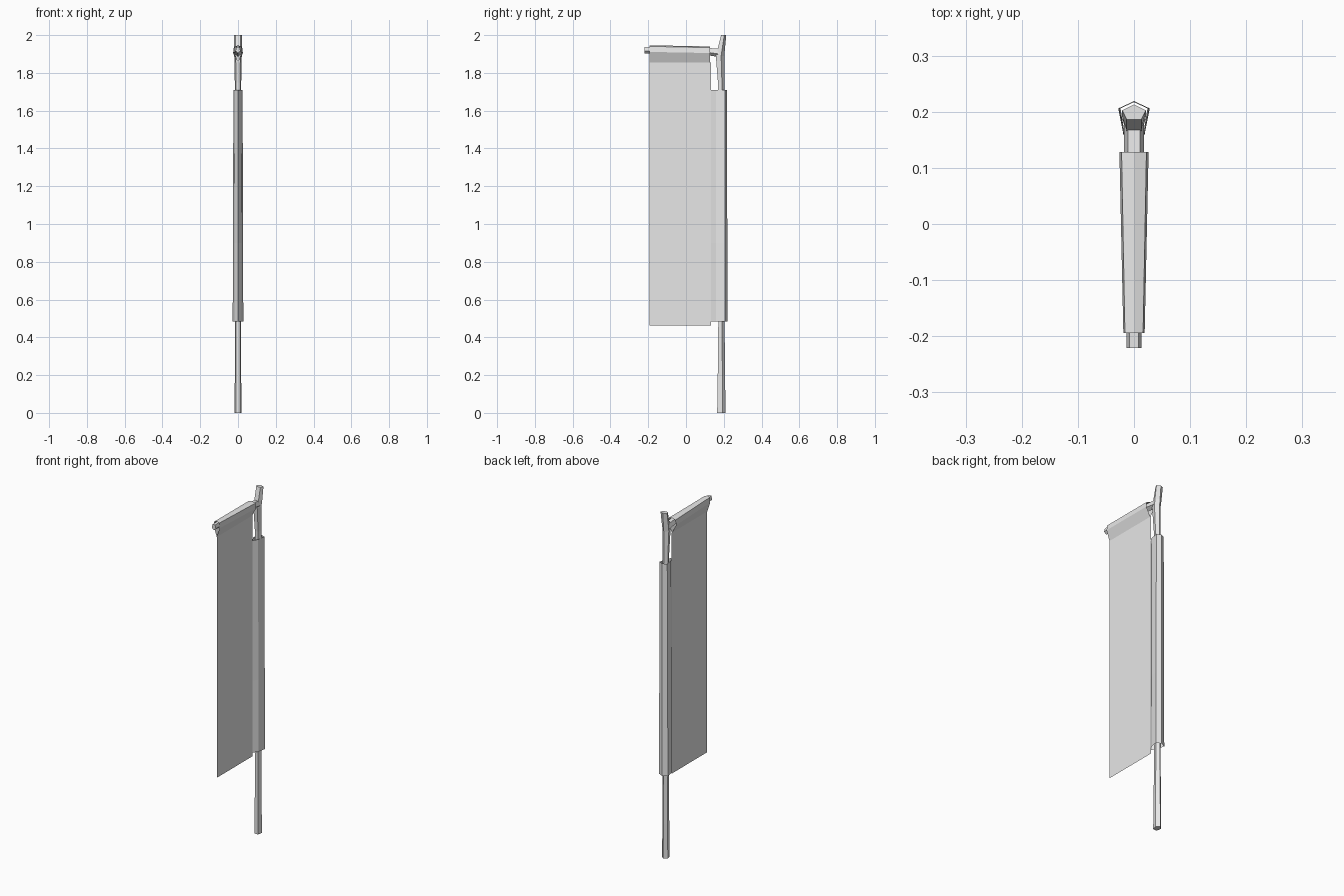
import bpy
from math import sin, cos, pi
from mathutils import Vector

cube = bpy.data.objects.get("Cube")
if cube:
    bpy.data.objects.remove(cube, do_unlink=True)

grey = bpy.data.materials.new("plain_grey")
grey.use_nodes = True
COLOUR = (0.8, 0.8, 0.8, 1)
grey.diffuse_color = COLOUR
grey.node_tree.nodes["Principled BSDF"].inputs["Base Color"].default_value = COLOUR


def make(name, verts, faces):
    mesh = bpy.data.meshes.new(name)
    mesh.from_pydata(verts, [], faces)
    mesh.materials.append(grey)
    obj = bpy.data.objects.new(name, mesh)
    bpy.context.collection.objects.link(obj)
    return obj


def loft(name, rings, caps=True):
    """Skin a row of equal closed cross-sections, with optional end caps."""
    n = len(rings[0])
    verts = [v for ring in rings for v in ring]
    faces = []
    for r in range(len(rings) - 1):
        for i in range(n):
            j = (i + 1) % n
            faces.append((r * n + i, r * n + j, (r + 1) * n + j, (r + 1) * n + i))
    if caps:
        faces.append(tuple(reversed(range(n))))
        faces.append(tuple(range(len(verts) - n, len(verts))))
    return make(name, verts, faces)


def pole_ring(z, front, back, half):
    """Five-sided section with its point at the back."""
    ring = []
    for i in range(5):
        a = pi / 2 + i * 2 * pi / 5
        t = (sin(a) + cos(pi / 5)) / (1 + cos(pi / 5))
        ring.append(Vector((half * cos(a) / sin(2 * pi / 5), front + (back - front) * t, z)))
    return ring


def bar_ring(y, low, high, half):
    """Five-sided section with its point at the bottom and a flat top."""
    ring = []
    for i in range(5):
        a = -pi / 2 + i * 2 * pi / 5
        t = (sin(a) + 1) / (1 + cos(pi / 5))
        ring.append(Vector((half * cos(a) / sin(2 * pi / 5), y, low + (high - low) * t)))
    return ring[::-1]


def mirrored(points):
    """Complete a half outline that starts and ends on the centre line."""
    return points + [(-x, v) for x, v in points[-2:0:-1]]


# Crooked pole leaning back at the tip
pole = [(0, .165, .209, .018), (.2, .168, .207, .017), (.48, .171, .204, .016),
        (1.2, .170, .204, .016), (1.75, .169, .203, .017), (1.89, .158, .203, .020),
        (1.925, .167, .206, .021), (2.0, .186, .213, .021)]
loft("pole", [pole_ring(*p) for p in pole])

# Branch-like crossbar
bar = [(-.221, 1.904, 1.937, .013), (-.1, 1.902, 1.938, .014),
       (.12, 1.893, 1.932, .018), (.178, 1.883, 1.927, .018)]
loft("crossbar", [bar_ring(*b) for b in bar])

# Cloth tube around the pole, wider at the bottom
rings = []
for z, w in ((.483, 1.0), (.9, .97), (1.71, .86)):
    half = [(0, .132), (.019 * w, .16), (.028 * w, .206), (0, .206 + .013 * w)]
    rings.append([(x, y, z) for x, y in mirrored(half)])
loft("pole_sleeve", rings, caps=False)

# Cloth tube over the crossbar, narrower at the front
rings = []
for y, w, top in ((-.194, .019, 1.946), (.128, .026, 1.94)):
    half = [(0, 1.855), (w, top - .035), (w * .85, top - .006), (0, top)]
    rings.append([(x, y, z) for x, z in mirrored(half)])
loft("crossbar_sleeve", rings, caps=False)

# Hanging banner sheet
make("banner_cloth",
     [(0, -.194, .462), (0, .133, .462), (0, .133, 1.856), (0, -.194, 1.856)],
     [(0, 1, 2, 3)])
